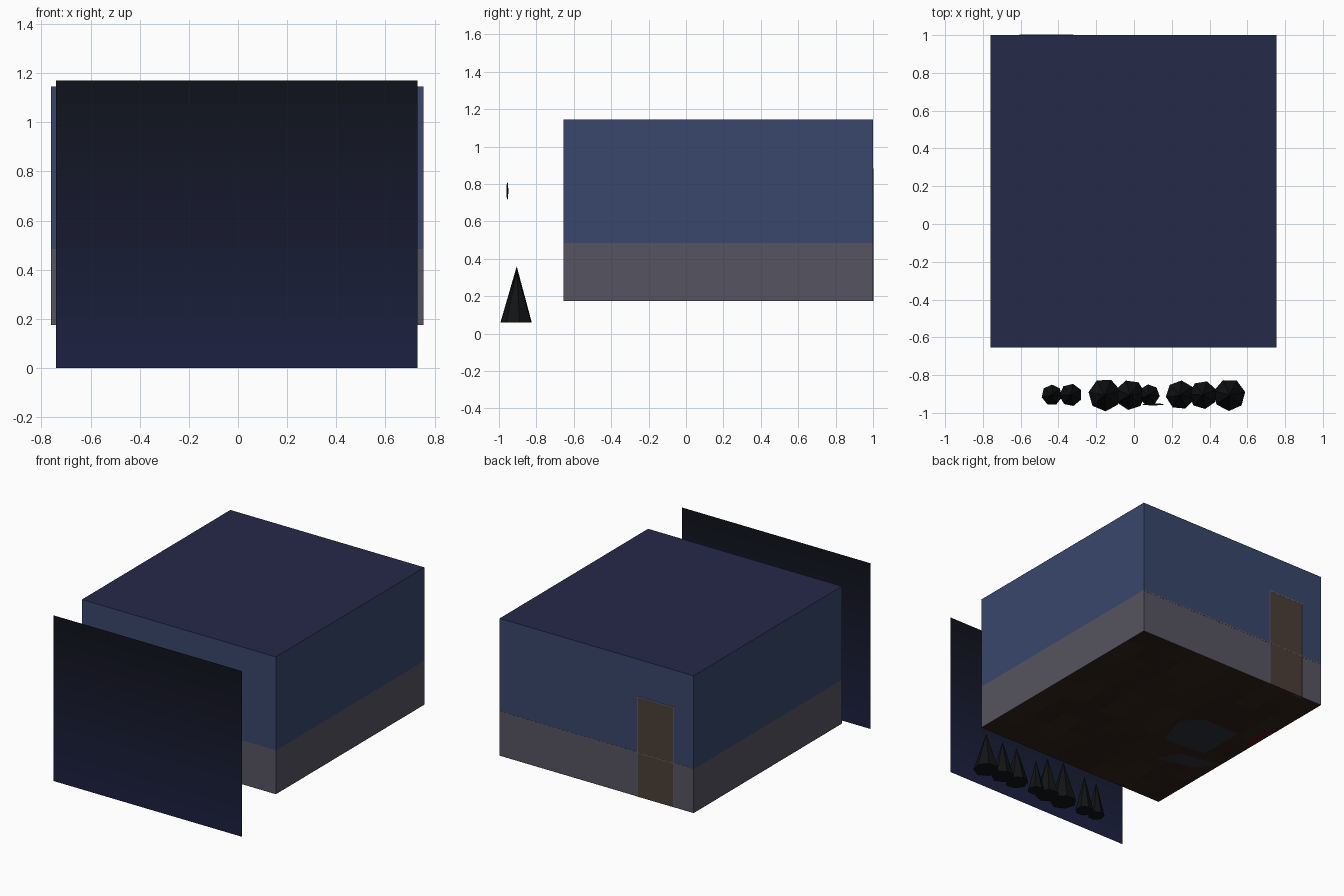
import bpy, bmesh, math, random
from mathutils import Matrix

if "Cube" in bpy.data.objects:
    bpy.data.objects.remove(bpy.data.objects["Cube"])

random.seed(4)
X0, X1, Y0, Y1, Z0, Z1, RAIL = -0.76, 0.755, -0.655, 1.0, 0.175, 1.145, 0.485
T = 0.008


def mat(name, r, g, b):
    m = bpy.data.materials.new(name)
    lin = [((c / 255 + 0.055) / 1.055) ** 2.4 if c > 10 else c / 255 / 12.92 for c in (r, g, b)]
    m.diffuse_color = (*lin, 1)
    m.use_nodes = True
    m.node_tree.nodes["Principled BSDF"].inputs["Base Color"].default_value = m.diffuse_color
    return m


BLUE = mat("wall_blue", 56, 71, 107)
GREY = mat("wainscot_grey", 86, 84, 96)
ROOF = mat("ceiling_navy", 37, 41, 72)
TRIM = mat("trim", 92, 88, 100)
DOOR = mat("door_brown", 76, 62, 54)
TREE = mat("tree_black", 17, 19, 21)
DARK = mat("dark_grey", 50, 54, 56)
RUG = mat("rug_blue", 42, 48, 58)
RED = mat("red_cloth", 85, 14, 28)
WOOD = mat("furniture_wood", 60, 44, 32)
PLANKS = [mat("plank_%d" % i, 46 + 3 * i, 33 + 2 * i, 23 + 2 * i) for i in range(3)]


def finish(name, bm, mats):
    me = bpy.data.meshes.new(name)
    bm.to_mesh(me)
    bm.free()
    for m in mats:
        me.materials.append(m)
    ob = bpy.data.objects.new(name, me)
    bpy.context.collection.objects.link(ob)
    return ob


def box(name, x, y, z, m):
    bm = bmesh.new()
    c = [(a[0] + a[1]) / 2 for a in (x, y, z)]
    s = [a[1] - a[0] for a in (x, y, z)]
    bmesh.ops.create_cube(bm, size=1, matrix=Matrix.Translation(c) @ Matrix.Diagonal((*s, 1)))
    return finish(name, bm, [m])


def poly(name, pts, z, m):
    bm = bmesh.new()
    bm.faces.new([bm.verts.new((x, y, z)) for x, y in pts])
    return finish(name, bm, [m])


def quads(name, rects, mats):
    # each rect: four corner points and a material index
    bm = bmesh.new()
    for pts, i in rects:
        bm.faces.new([bm.verts.new(p) for p in pts]).material_index = i
    return finish(name, bm, mats)


# side and back walls, each with a grey wainscot below the blue
for part, z, m in (("wainscot", (Z0 + 0.0005, RAIL), GREY), ("upper_wall", (RAIL, Z1 - 0.0005), BLUE)):
    box("left_" + part, (X0, X0 + T), (Y0, Y1), z, m)
    box("right_" + part, (X1 - T, X1), (Y0, Y1), z, m)
    box("back_" + part, (X0 + T, X1 - T), (Y1 - T, Y1), z, m)

# front wall around a window opening
WX0, WX1, WZ0, WZ1 = -0.3, 0.35, 0.52, 0.93
fy = (Y0, Y0 + T)
box("front_wainscot", (X0 + T, X1 - T), fy, (Z0 + 0.0005, RAIL), GREY)
box("front_wall_sill", (X0 + T, X1 - T), fy, (RAIL, WZ0), BLUE)
box("front_wall_head", (X0 + T, X1 - T), fy, (WZ1, Z1 - 0.0005), BLUE)
box("front_wall_left", (X0 + T, WX0), fy, (WZ0, WZ1), BLUE)
box("front_wall_right", (WX1, X1 - T), fy, (WZ0, WZ1), BLUE)

# window frame and glazing bars
wy = (Y0 + 0.001, Y0 + 0.02)
for i in range(3):
    x = WX0 + (WX1 - WX0) * i / 2
    box("window_post_%d" % i, (x - 0.01, x + 0.01), wy, (WZ0, WZ1), TRIM)
    z = WZ0 + (WZ1 - WZ0) * i / 2
    box("window_bar_%d" % i, (WX0, WX1), wy, (z - 0.01, z + 0.01), TRIM)

# ceiling
poly("ceiling", [(X0, Y0), (X1, Y0), (X1, Y1), (X0, Y1)], Z1, ROOF)

# plank floor with staggered boards
rects = []
rows, cols = 10, 5
dx, dy = (X1 - X0) / rows, (Y1 - Y0) / cols
for r in range(rows):
    xa = X0 + r * dx
    cuts = [Y0] + [Y0 + (c + (0.5 if r % 2 else 0)) * dy for c in range(cols) if c or r % 2] + [Y1]
    for ya, yb in zip(cuts, cuts[1:]):
        rects.append(([(xa, ya, Z0), (xa + dx, ya, Z0), (xa + dx, yb, Z0), (xa, yb, Z0)], random.randrange(3)))
quads("floor_planks", rects, PLANKS)

# dado rail and door in the back wall
box("back_dado_rail", (X0, X1), (Y1 - 0.02, Y1 + 0.001), (RAIL - 0.004, RAIL + 0.004), TRIM)
box("door", (-0.6, -0.326), (Y1 - 0.02, Y1 + 0.0015), (Z0, 0.876), DOOR)
box("door_rail", (-0.6, -0.326), (Y1 - 0.02, Y1 + 0.002), (RAIL - 0.003, RAIL + 0.003), TRIM)
for n, x in (("left", -0.603), ("right", -0.323)):
    box("door_frame_" + n, (x - 0.004, x + 0.004), (Y1 - 0.025, Y1 + 0.002), (Z0, 0.884), TRIM)
box("door_frame_top", (-0.607, -0.319), (Y1 - 0.025, Y1 + 0.002), (0.876, 0.884), TRIM)

# rug and cloth folds that show through the floor
low = Z0 - 0.001
poly("rug", [(-0.26, 0.0), (-0.18, 0.25), (-0.30, 0.365), (-0.58, 0.36), (-0.58, 0.03)], low, RUG)
poly("rug_corner", [(-0.38, -0.23), (-0.456, -0.077), (-0.73, -0.03), (-0.66, -0.15)], low, RUG)
poly("red_cloth", [(-0.70, 0.31), (-0.755, 0.30), (-0.755, 0.6), (-0.70, 0.5)], low, RED)

# simple furniture inside the room
box("bed_base", (-0.74, -0.3), (0.0, 0.75), (Z0 + 0.01, 0.28), WOOD)
box("bed_blanket", (-0.745, -0.29), (0.02, 0.7), (0.28, 0.34), RED)
box("dresser", (0.05, 0.44), (0.44, 0.62), (Z0 + 0.001, 0.45), WOOD)

# night sky panel, darker towards the top
N = 12
sky = [mat("sky_%d" % i, 28 - 12 * t, 33 - 15 * t, 65 - 37 * t) for i in range(N) for t in [i / (N - 1)]]
H = 1.17
quads("sky_panel", [([(-0.74, -1, H * i / N), (0.73, -1, H * i / N),
                      (0.73, -1, H * (i + 1) / N), (-0.74, -1, H * (i + 1) / N)], i) for i in range(N)], sky)

# low-poly conifers: x, radius, height
for i, (x, r, h) in enumerate([(-0.435, 0.055, 0.25), (-0.335, 0.06, 0.26), (-0.155, 0.087, 0.3),
                               (-0.02, 0.08, 0.28), (0.08, 0.056, 0.23), (0.245, 0.077, 0.26),
                               (0.365, 0.075, 0.26), (0.505, 0.085, 0.27)]):
    bm = bmesh.new()
    bmesh.ops.create_cone(bm, cap_ends=True, segments=7, radius1=r, radius2=0, depth=h,
                          matrix=Matrix.Translation((x, -0.905, 0.06 + h / 2)) @ Matrix.Rotation(i * 0.7, 4, 'Z'))
    finish("tree_%d" % i, bm, [TREE])

# small flat shape hanging in the sky
bm = bmesh.new()
bmesh.ops.create_uvsphere(bm, u_segments=16, v_segments=10, radius=1,
                          matrix=Matrix.Translation((0.1, -0.955, 0.763)) @ Matrix.Diagonal((0.058, 0.005, 0.047, 1)))
finish("sky_disc", bm, [DARK])
